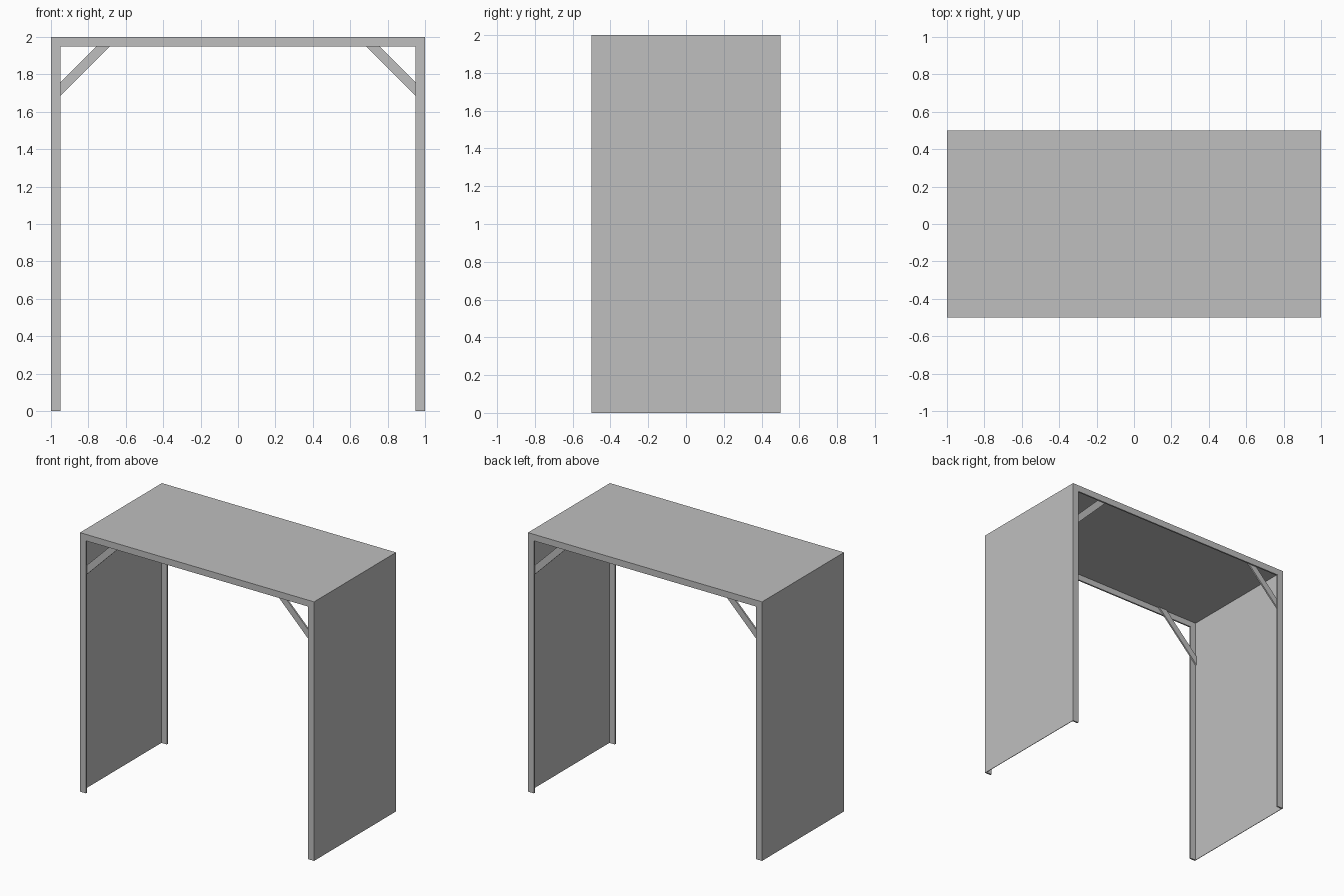
import bpy
import bmesh
from mathutils import Vector

if "Cube" in bpy.data.objects:
    bpy.data.objects.remove(bpy.data.objects["Cube"])

HALF_X, HALF_Y, TOP = 1.0, 0.5, 2.0
BAR = 0.05        # visible width of the frame bars
PLATE = 0.012     # thickness of frames and braces
SKIN = 0.004      # thickness of the panels

# Single painted metal colour
grey = bpy.data.materials.new("plain_grey")
grey.use_nodes = True
colour = (0.52, 0.52, 0.52, 1)
grey.diffuse_color = colour
grey.node_tree.nodes["Principled BSDF"].inputs["Base Color"].default_value = colour


def extrude_profile(name, profile, y0, y1):
    """Extrude a closed x-z outline from y0 to y1."""
    bm = bmesh.new()
    face = bm.faces.new([bm.verts.new((x, y0, z)) for x, z in profile])
    moved = bmesh.ops.extrude_face_region(bm, geom=[face])["geom"]
    verts = [g for g in moved if isinstance(g, bmesh.types.BMVert)]
    bmesh.ops.translate(bm, verts=verts, vec=Vector((0, y1 - y0, 0)))
    bmesh.ops.recalc_face_normals(bm, faces=bm.faces)
    mesh = bpy.data.meshes.new(name)
    bm.to_mesh(mesh)
    bm.free()
    mesh.materials.append(grey)
    obj = bpy.data.objects.new(name, mesh)
    bpy.context.collection.objects.link(obj)
    return obj


def portal(thickness):
    """Outline of an upside-down U with the given wall thickness."""
    xi, zi = HALF_X - thickness, TOP - thickness
    return [(-HALF_X, 0), (-HALF_X, TOP), (HALF_X, TOP), (HALF_X, 0),
            (xi, 0), (xi, zi), (-xi, zi), (-xi, 0)]


# Thin side walls and roof
inner_y = HALF_Y - PLATE
extrude_profile("wall_and_roof_panels", portal(SKIN), -inner_y, inner_y)

# Front and back frames, each with two diagonal corner braces behind it
near, far = 0.29, 0.36    # where the brace edges meet wall and roof
for end, s in (("front", -1), ("back", 1)):
    extrude_profile(end + "_frame", portal(BAR), s * HALF_Y, s * inner_y)
    for side, m in (("left", 1), ("right", -1)):
        xw, zr = HALF_X - SKIN, TOP - SKIN
        brace = [(m * xw, TOP - far), (m * xw, TOP - near),
                 (m * (HALF_X - near), zr), (m * (HALF_X - far), zr)]
        extrude_profile(f"{end}_{side}_brace", brace,
                        s * inner_y, s * (inner_y - PLATE))
